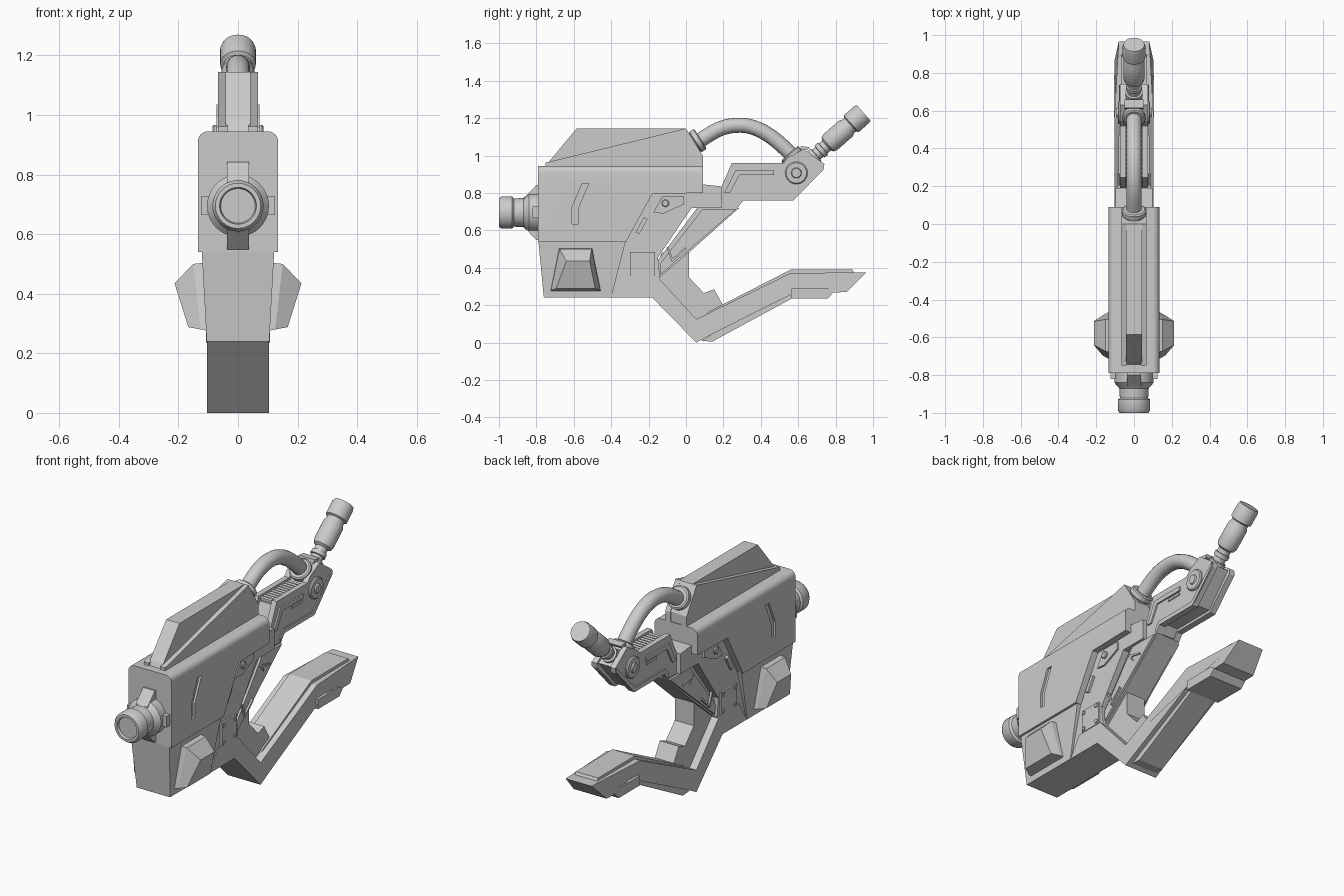
import bpy, bmesh, math
from mathutils import Vector

if "Cube" in bpy.data.objects:
    bpy.data.objects.remove(bpy.data.objects["Cube"])


def finish(name, bm, smooth=False):
    bmesh.ops.recalc_face_normals(bm, faces=bm.faces)
    me = bpy.data.meshes.new(name)
    bm.to_mesh(me)
    bm.free()
    ob = bpy.data.objects.new(name, me)
    bpy.context.collection.objects.link(ob)
    if smooth:
        bpy.ops.object.select_all(action='DESELECT')
        ob.select_set(True)
        bpy.context.view_layer.objects.active = ob
        bpy.ops.object.shade_smooth_by_angle(angle=math.radians(35))
    return ob


def add_prism(bm, pts, x0, x1):
    rings = [[bm.verts.new((x, y, z)) for y, z in pts] for x in (x0, x1)]
    n = len(pts)
    bm.faces.new(rings[0])
    bm.faces.new(rings[1][::-1])
    for i in range(n):
        j = (i + 1) % n
        bm.faces.new((rings[0][i], rings[1][i], rings[1][j], rings[0][j]))


def prism(name, pts, half):
    """Side profile (y, z) extruded across the whole width."""
    bm = bmesh.new()
    add_prism(bm, pts, -half, half)
    return finish(name, bm)


def pair(name, pts, x0, x1):
    """Side profile extruded on both flanks."""
    bm = bmesh.new()
    for s in (-1, 1):
        add_prism(bm, pts, s * x0, s * x1)
    return finish(name, bm)


def rect(y0, y1, z0, z1):
    return [(y0, z0), (y1, z0), (y1, z1), (y0, z1)]


def lathe(name, prof, origin, axis, segs=32):
    """Revolve (distance, radius) pairs around an axis, capped at both ends."""
    bm = bmesh.new()
    q = Vector(axis).to_track_quat('Z', 'Y')
    rings = []
    for t, r in prof:
        rings.append([bm.verts.new(Vector(origin) + q @ Vector((r * math.cos(a), r * math.sin(a), t)))
                      for a in (2 * math.pi * k / segs for k in range(segs))])
    for a, b in zip(rings, rings[1:]):
        for k in range(segs):
            m = (k + 1) % segs
            bm.faces.new((a[k], a[m], b[m], b[k]))
    bm.faces.new(rings[0][::-1])
    bm.faces.new(rings[-1])
    return finish(name, bm, True)


# Upper shell with rounded upper edges and a slot on each flank
bm = bmesh.new()
add_prism(bm, [(-.79, .54), (-.79, .945), (.09, .945), (.09, .80), (-.18, .795), (-.32, .54)], -.135, .135)
long_edges = [e for e in bm.edges if all(v.co.z > .94 for v in e.verts)
              and e.verts[0].co.x == e.verts[1].co.x]
bmesh.ops.bevel(bm, geom=long_edges, offset=.035, segments=6, profile=.5, affect='EDGES')
shell = finish("upper_shell", bm, True)
cutter = pair("slot_cutter", [(-.52, .85), (-.555, .85), (-.61, .72), (-.61, .635), (-.578, .635), (-.578, .715)], .123, .16)
cutter.hide_render = True
cutter.hide_viewport = True
mod = shell.modifiers.new("slots", 'BOOLEAN')
mod.operation, mod.solver, mod.object = 'DIFFERENCE', 'EXACT', cutter

# Tapered lower body
lower = prism("lower_body", [(-.79, .55), (-.76, .24), (-.40, .24), (-.32, .55)], .122)
for v in lower.data.vertices:
    if v.co.z < .3:
        v.co.x *= .105 / .122
prism("inner_core", [(-.42, .24), (-.18, .24), (-.14, .355), (-.15, .455), (.03, .72), (.19, .72),
                     (.19, .835), (.05, .85), (-.5, .85)], .098)

# Faceted side bulges
bm = bmesh.new()
loops = [(.10, -.68, -.50, .505, -.725, -.455, .275), (.15, -.68, -.50, .498, -.71, -.465, .285)]
for s in (-1, 1):
    base = [bm.verts.new((s * .10, y, z)) for y, z in ((-.68, .505), (-.50, .505), (-.455, .275), (-.725, .275))]
    mid = [bm.verts.new((s * x, y, z)) for x, y, z in
           ((.15, -.675, .50), (.15, -.505, .50), (.125, -.46, .28), (.125, -.72, .28))]
    top = [bm.verts.new((s * x, y, z)) for x, y, z in
           ((.213, -.64, .435), (.213, -.515, .435), (.167, -.485, .288), (.167, -.695, .288))]
    for a, b in ((base, mid), (mid, top)):
        for k in range(4):
            m = (k + 1) % 4
            bm.faces.new((a[k], a[m], b[m], b[k]))
    bm.faces.new(base)
    bm.faces.new(top)
finish("side_bulges", bm)

# Front muzzle with four wedge brackets
lathe("muzzle", [(0, .104), (.05, .104), (.08, .078), (.13, .075), (.14, .086), (.195, .086),
                 (.21, .076), (.21, .062), (.195, .058)], (0, -.79, .695), (0, -1, 0))
for name, dx in (("bracket_upper_lower", 0), ("bracket_sides", 1)):
    bm = bmesh.new()
    for s in (-1, 1):
        if dx:
            add_prism(bm, rect(-.82, -.78, .665, .728), s * .06, s * .124)
        else:
            add_prism(bm, [(-.78, .695), (-.87, .695), (-.865, .695 + s * .08), (-.80, .695 + s * .147),
                           (-.78, .695 + s * .147)], -.037, .037)
    finish(name, bm)

# Top fin: narrow core with wider wedge plates
prism("fin_core", [(-.745, .94), (-.73, .97), (-.585, 1.145), (0, 1.145), (.085, 1.0), (.085, .94)], .042)
pair("fin_plates", [(-.75, .94), (-.75, .962), (0, 1.145), (.09, 1.0), (.09, .94)], .036, .067)

# Rear arm, side trims, pivot discs and rib steps
arm = [(.05, .835), (.19, .835), (.245, .96), (.52, .96), (.545, .99), (.63, 1.035), (.74, .955),
       (.735, .925), (.575, .76), (.305, .76), (.275, .72), (.03, .72)]
pair("arm_sides", arm, .042, .073)
prism("arm_core", [(.05, .81), (.20, .81), (.255, .93), (.52, .93), (.56, .985), (.64, 1.01), (.725, .95),
                   (.57, .775), (.31, .775), (.275, .73), (.03, .73)], .045)
pair("arm_trim", [(.205, .80), (.265, .92), (.47, .92), (.47, .895), (.285, .895), (.235, .80)], .07, .082)
pair("arm_slot_bars", rect(.375, .465, .872, .886), .07, .079)
pair("arm_lower_trim", [(.275, .72), (.305, .76), (.575, .76), (.735, .93), (.735, .955), (.565, .785),
                        (.295, .785), (.265, .745)], .07, .079)
bm = bmesh.new()
for i in range(11):
    y = .265 + i * .024
    add_prism(bm, [(y, .92), (y, .945), (y + .007, .952), (y + .014, .945), (y + .014, .92)], -.042, .042)
finish("arm_ribs", bm)
for s, side in ((-1, "left"), (1, "right")):
    lathe("pivot_" + side, [(0, .06), (.03, .06), (.036, .054), (.036, .028), (.044, .024)],
          (s * .05, .59, .907), (s, 0, 0))

# Hose with collars
cu = bpy.data.curves.new("hose", 'CURVE')
cu.dimensions, cu.bevel_depth, cu.bevel_resolution = '3D', .04, 6
cu.resolution_u, cu.use_fill_caps = 20, True
sp = cu.splines.new('BEZIER')
sp.bezier_points.add(2)
for p, (y, z, dy, dz) in zip(sp.bezier_points, ((.05, 1.065, .09, .055), (.29, 1.162, .11, 0), (.58, .985, .075, -.085))):
    p.co = (0, y, z)
    p.handle_left = (0, y - dy, z - dz)
    p.handle_right = (0, y + dy, z + dz)
hose = bpy.data.objects.new("hose", cu)
bpy.context.collection.objects.link(hose)
collar = [(0, .058), (.022, .058), (.026, .064), (.05, .064), (.056, .056), (.056, .04)]
lathe("hose_collar_front", collar, (0, .03, 1.06), (0, .85, .53))
lathe("hose_collar_rear", [(t, r * .95) for t, r in collar], (0, .59, .97), (0, -.66, .75))

# Angled rear nozzle
lathe("rear_nozzle", [(-.05, .045), (.01, .045), (.012, .034), (.035, .034), (.037, .042), (.06, .042),
                      (.062, .035), (.085, .035), (.095, .05), (.115, .056), (.225, .056), (.24, .048),
                      (.255, .048), (.262, .06), (.335, .06), (.35, .055)], (0, .687, .997), (0, .75, .66))
prism("nozzle_clip", [(.61, 1.03), (.65, 1.03), (.66, 1.045), (.615, 1.05)], .05)

# Diagonal strut with zigzag inlays
prism("diagonal_strut", [(-.15, .44), (.06, .72), (.285, .72), (.25, .69), (.02, .485), (-.14, .35)], .075)
pair("strut_panel", [(-.14, .42), (.09, .715), (.27, .715), (-.135, .365)], .07, .088)
pair("zigzag_lower", [(-.105, .51), (-.075, .43), (.0, .50), (-.005, .51), (-.07, .45), (-.095, .512)], .086, .099)
pair("zigzag_upper", [(.065, .665), (.10, .625), (.09, .655), (.16, .64), (.155, .65), (.078, .67)], .086, .095)

# Flank details: bolt plate, triangular plate, tilted block
pair("bolt_plate", rect(-.30, -.165, .355, .485), .09, .108)
bm = bmesh.new()
for s in (-1, 1):
    for y in (-.285, -.18):
        for z in (.372, .468):
            add_prism(bm, rect(y - .009, y + .009, z - .009, z + .009), s * .1, s * .114)
finish("plate_bolts", bm)
pair("triangle_plate", [(-.175, .695), (-.125, .785), (-.01, .785), (-.01, .74), (-.12, .69)], .09, .108)
pair("tilted_blocks", [(-.27, .59), (-.225, .67), (-.205, .66), (-.25, .58)], .09, .112)
for s, side in ((-1, "left"), (1, "right")):
    lathe("plate_stud_" + side, [(0, .02), (.02, .02), (.024, .015)], (s * .095, -.11, .745), (s, 0, 0), 16)

# Lower guard: main frame, inner rail and underside pad
guard = prism("guard_frame", [(-.40, .24), (-.18, .24), (.055, 0), (.11, .03), (.57, .262), (.86, .27),
                              (.965, .375), (.56, .372), (.055, .125), (-.155, .355), (-.33, .355)], .104)
for v in guard.data.vertices:
    if v.co.y > .9:
        v.co.x *= .78
prism("guard_rail", [(.085, .12), (.12, .165), (.56, .39), (.89, .39), (.905, .36), (.56, .35)], .07)
prism("grip_web", [(-.17, .36), (-.13, .48), (.015, .50), (.015, .35), (.095, .265), (.15, .285), (.195, .205),
                   (.19, .17), (.055, .10)], .06)
prism("guard_pad", [(.08, .01), (.14, .005), (.565, .235), (.757, .235), (.79, .27), (.78, .29), (.56, .29)], .078)
pair("guard_side_pads", [(.565, .235), (.757, .235), (.79, .27), (.757, .29), (.565, .29)], .07, .107)
